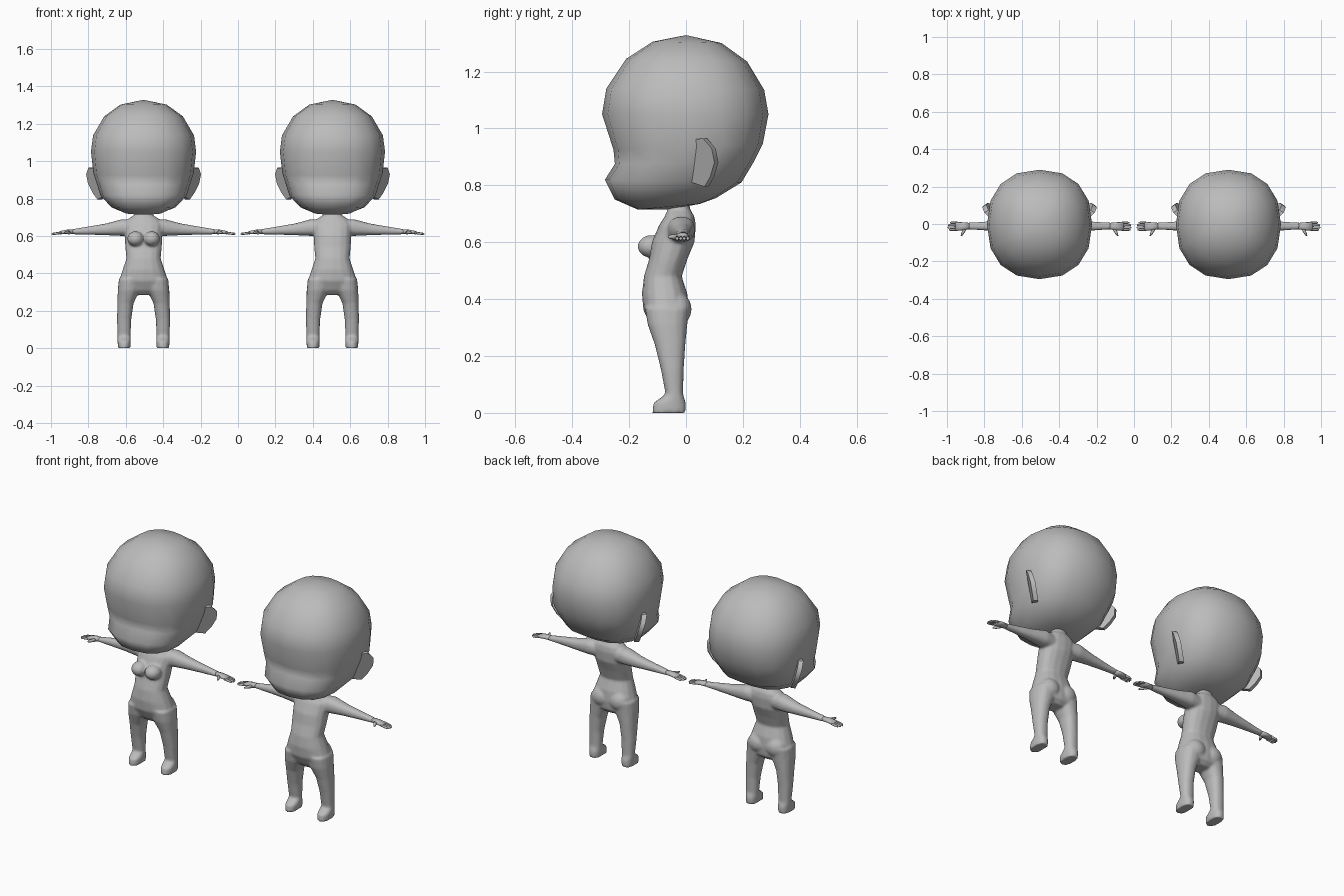
import bpy, bmesh
from math import cos, sin, pi, copysign
from mathutils import Vector, Matrix

if "Cube" in bpy.data.objects:
    bpy.data.objects.remove(bpy.data.objects["Cube"])

clay = bpy.data.materials.new("plain grey clay")
clay.use_nodes = True
clay.diffuse_color = (0.5, 0.5, 0.5, 1)
clay.node_tree.nodes["Principled BSDF"].inputs["Base Color"].default_value = (0.5, 0.5, 0.5, 1)


def power(v, n):
    return copysign(abs(v) ** (2 / n), v)


def skin(bm, rings):
    """Bridge matching rings of points and cap both ends."""
    loops = [[bm.verts.new(p) for p in ring] for ring in rings]
    for a, b in zip(loops, loops[1:]):
        for i in range(len(a)):
            j = (i + 1) % len(a)
            bm.faces.new((a[i], a[j], b[j], b[i]))
    bm.faces.new(loops[0])
    bm.faces.new(loops[-1])


def oval(a0, a1, b0, b1, sides=16, n=2.3):
    """Rounded-square outline between two pairs of limits."""
    for k in range(sides):
        t = 2 * pi * k / sides
        yield ((a0 + a1) / 2 + (a1 - a0) / 2 * power(cos(t), n),
               (b0 + b1) / 2 + (b1 - b0) / 2 * power(sin(t), n))


def ball(bm, center, size):
    m = Matrix.Translation(center) @ Matrix.Diagonal((*size, 1))
    bmesh.ops.create_uvsphere(bm, u_segments=20, v_segments=12, radius=1, matrix=m)


def finish(bm, name, x, angle=pi):
    bmesh.ops.recalc_face_normals(bm, faces=bm.faces)
    mesh = bpy.data.meshes.new(name)
    bm.to_mesh(mesh)
    bm.free()
    mesh.materials.append(clay)
    ob = bpy.data.objects.new(name, mesh)
    bpy.context.collection.objects.link(ob)
    ob.location.x = x
    bpy.ops.object.select_all(action="DESELECT")
    ob.select_set(True)
    bpy.context.view_layer.objects.active = ob
    bpy.ops.object.shade_smooth_by_angle(angle=angle)
    return ob


# Head rings: front y, front z, back y, back z, half width
HEAD = [(-.117, 1.305, .125, 1.3, .123), (-.21, 1.245, .215, 1.235, .21),
        (-.28, 1.14, .275, 1.135, .27), (-.295, 1.05, .29, 1.05, .281),
        (-.255, .925, .27, .945, .268), (-.25, .875, .24, .885, .25),
        (-.285, .82, .195, .81, .23), (-.25, .75, .105, .755, .17),
        (-.17, .715, .05, .735, .1)]
# Torso rings: z, front y, back y, half width
TORSO = [(.76, -.05, .01, .04), (.715, -.065, .015, .045), (.69, -.075, .03, .085),
         (.66, -.095, .035, .105), (.6, -.12, .03, .1), (.54, -.13, .005, .098),
         (.48, -.148, -.015, .092), (.42, -.155, .005, .112), (.36, -.15, .01, .132),
         (.31, -.125, .005, .12), (.285, -.1, -.02, .06)]
# Leg rings: z, front y, back y, inner x, outer x
LEG = [(.37, -.145, .012, .01, .132), (.31, -.135, .005, .02, .138),
       (.24, -.11, -.002, .053, .14), (.15, -.088, -.008, .066, .142),
       (.065, -.072, -.01, .069, .139), (.035, -.115, 0, .068, .139),
       (0, -.12, 0, .07, .137)]
# Arm rings: x, front y, back y, bottom z, top z
ARM = [(.05, -.075, .025, .6, .685), (.115, -.062, .032, .6, .69),
       (.2, -.045, .022, .604, .667), (.3, -.034, .012, .607, .65),
       (.385, -.029, .007, .609, .636)]
# Ear outline: x, y, z
EAR = [(.25, .02, .96), (.295, .06, .965), (.307, .09, .93), (.297, .1, .88),
       (.272, .085, .83), (.247, .065, .795), (.22, .02, .81)]


def head(x):
    bm = bmesh.new()
    rings = [[(0, .0, 1.328)] * 16]
    for yf, zf, yb, zb, hw in HEAD:
        ring = []
        for px, py in oval(-hw, hw, yf, yb, n=2.3 if zf > 1 else 2.5):
            f = (py - yf) / (yb - yf)
            ring.append((px, py, zf + (zb - zf) * f))
        rings.append(ring)
    rings.append([(0, -.06, .715)] * 16)
    skin(bm, rings)
    bmesh.ops.remove_doubles(bm, verts=bm.verts, dist=.0005)
    finish(bm, "head", x)


def ear(x, s):
    bm = bmesh.new()
    outer = [Vector((s * a, b, c)) for a, b, c in EAR]
    inner = [p + Vector((-s * .022, .014, 0)) for p in outer]
    skin(bm, [inner, outer])
    finish(bm, "left_ear" if s > 0 else "right_ear", x, .7)


def hand(x, s):
    bm = bmesh.new()
    palm = [(.375, -.028, .006, .61, .636), (.41, -.034, .009, .611, .634),
            (.45, -.037, .012, .608, .626)]
    skin(bm, [[(s * r[0], y, z) for y, z in oval(*r[1:], sides=10)] for r in palm])
    # Fingers, then the thumb
    for k in range(4):
        y, tip = -.031 + k * .0125, (.485, .492, .49, .48)[k]
        skin(bm, [[(s * px, y + a, z + b) for a, b in oval(-r, r, -r, r, sides=8)]
                  for px, z, r in ((.44, .617, .0062), (tip - .008, .612, .0058), (tip, .61, .003))])
    skin(bm, [[(s * (px + a), y, .619 + b) for a, b in oval(-r, r, -r, r, sides=8)]
              for px, y, r in ((.397, -.02, .011), (.411, -.05, .008), (.418, -.064, .004))])
    finish(bm, "left_hand" if s > 0 else "right_hand", x)


def body(x, bust):
    bm = bmesh.new()
    skin(bm, [[(a, b, z) for a, b in oval(-w, w, yf, yb)] for z, yf, yb, w in TORSO])
    for s in (-1, 1):
        skin(bm, [[(s * a, b, z) for a, b in oval(x0, x1, yf, yb)] for z, yf, yb, x0, x1 in LEG])
        skin(bm, [[(s * r[0], y, z) for y, z in oval(*r[1:])] for r in ARM])
        ball(bm, (s * .055, -.035, .365), (.062, .055, .06))
        if bust:
            ball(bm, (s * .043, -.122, .585), (.044, .048, .04))
    ob = finish(bm, "body", x)
    # Fuse the overlapping parts into one soft skin
    fuse = ob.modifiers.new("fuse", "REMESH")
    fuse.mode = "VOXEL"
    fuse.voxel_size = .007
    fuse.use_smooth_shade = True
    soft = ob.modifiers.new("soften", "SMOOTH")
    soft.factor = .5
    soft.iterations = 4


for x, bust in ((-.505, True), (.505, False)):
    head(x)
    body(x, bust)
    for side in (-1, 1):
        ear(x, side)
        hand(x, side)
